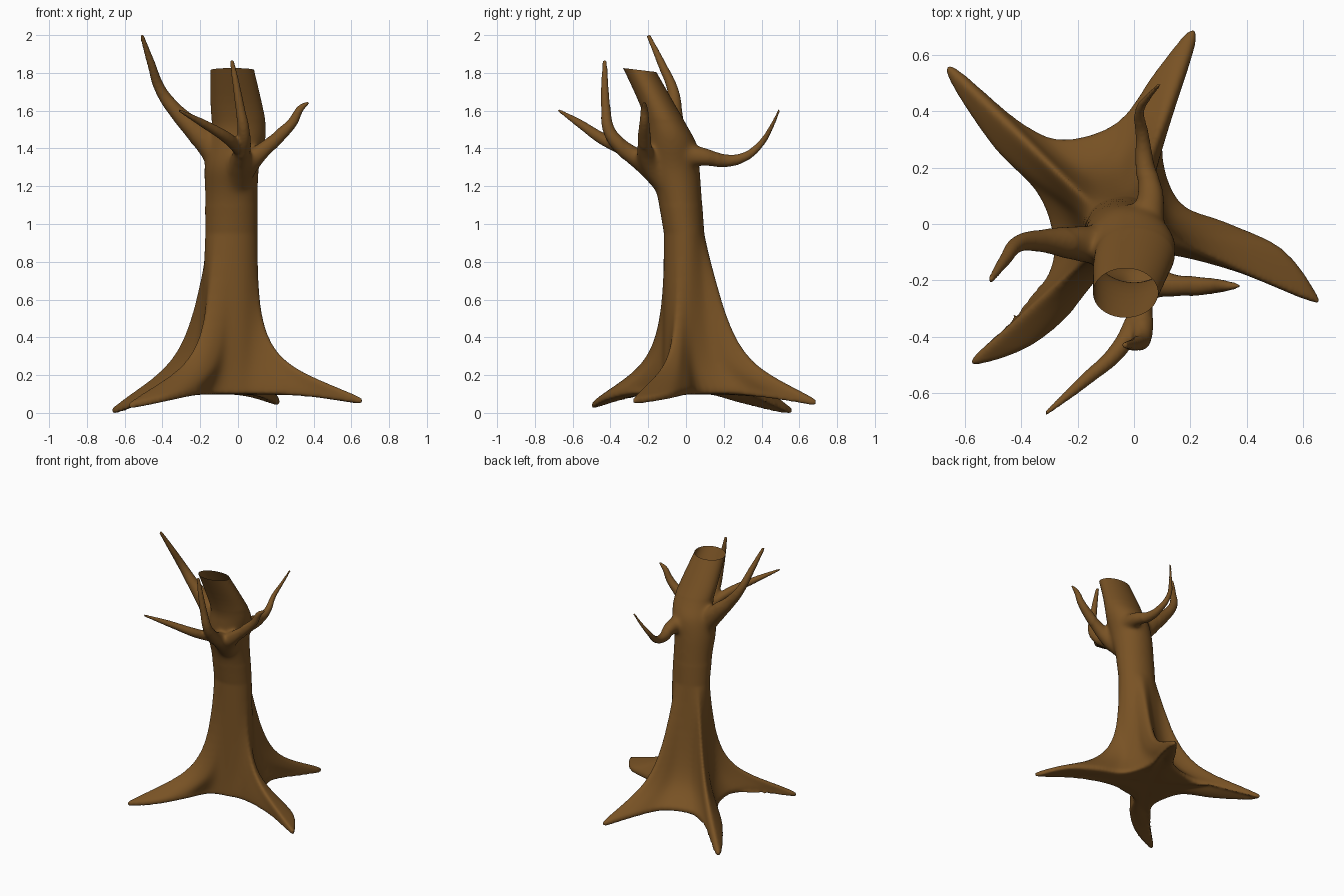
import bpy, bmesh
from math import sin, cos, radians
from mathutils import Vector

if "Cube" in bpy.data.objects:
    bpy.data.objects.remove(bpy.data.objects["Cube"])


def spline(pts, n):
    """Catmull-Rom samples through pts[1:-1]; the end points only steer."""
    out = []
    for a, b, c, d in zip(pts, pts[1:], pts[2:], pts[3:]):
        for i in range(n):
            t = i / n
            out.append([0.5 * (2 * q + (r - p) * t + (2 * p - 5 * q + 4 * r - s) * t * t
                               + (3 * q - p - 3 * r + s) * t ** 3)
                        for p, q, r, s in zip(a, b, c, d)])
    return out


def activate(ob):
    bpy.ops.object.select_all(action='DESELECT')
    ob.select_set(True)
    bpy.context.view_layer.objects.active = ob


# Ground outline around the four roots: x, y, z, matching angle on the trunk
outline = [
    (.13, -.11, .10, -45), (.38, -.175, .09, -30), (.625, -.275, .055, -20), (.652, -.255, .05, -14),
    (.53, -.09, .075, -5), (.33, .005, .10, 5), (.16, .08, .10, 22), (.10, .28, .10, 45),
    (.175, .50, .07, 57), (.222, .66, .045, 66), (.19, .682, .045, 74), (.075, .54, .08, 84),
    (-.06, .36, .10, 97), (-.26, .30, .10, 113), (-.42, .375, .07, 126), (-.635, .555, 0, 138),
    (-.655, .51, 0, 144), (-.50, .275, .055, 156), (-.35, .12, .10, 172), (-.29, -.03, .10, 190),
    (-.30, -.17, .10, 203), (-.42, -.335, .08, 215), (-.573, -.475, .03, 226),
    (-.545, -.498, .03, 232), (-.37, -.435, .065, 243), (-.22, -.31, .10, 255),
    (-.13, -.16, .10, 270), (0, -.12, .10, 292)]
turn = lambda p, a: (p[0], p[1], p[2], p[3] + a)
base = spline([turn(outline[-1], -360)] + outline + [turn(outline[0], 360), turn(outline[1], 360)], 4)

# Trunk sections: centre x, y, z, radius x, y, rim slope (the last is trimmed off)
sections = [(-.035, -.01, .95, .138, .107, 0), (-.035, -.035, 1.15, .140, .118, 0),
            (-.033, -.065, 1.30, .145, .137, 0), (-.009, -.076, 1.42, .150, .134, 0),
            (.005, -.098, 1.51, .145, .112, -.03), (-.008, -.150, 1.63, .137, .096, -.06),
            (-.03, -.245, 1.815, .116, .088, -.12), (-.035, -.280, 1.88, .112, .084, -.12)]
rings = spline([sections[0]] + sections + [sections[-1]], 4) + [sections[-1]]


def on_ring(r, ang):
    dx, dy = r[3] * cos(ang), r[4] * sin(ang)
    return Vector((r[0] + dx, r[1] + dy, r[2] + dy * r[5]))


# Trunk with roots: each column runs from under the base, out to the ground
# outline, and sweeps up to the top
STEPS = 16
centre = Vector((-.07, .08, .10))
bm = bmesh.new()
columns = []
for x, y, z, deg in base:
    ang = radians(deg)
    low = Vector((x, y, max(z, 0)))
    p0, p3 = on_ring(rings[0], ang), low + Vector((0, 0, .03))
    back = max(0, cos(ang - radians(100))) + .3 * max(0, cos(ang - radians(220)))
    p1 = p0.lerp(p3, .33 * back)
    p2 = p0.lerp(p3, .19 + .19 * back)
    p1.z, p2.z = .25, .275
    mid = centre.lerp(low, .55)
    mid.z = .097
    col = [mid, low]
    for i in range(STEPS):
        t = 1 - i / STEPS
        u = 1 - t
        col.append(u ** 3 * p0 + 3 * u * u * t * p1 + 3 * u * t * t * p2 + t ** 3 * p3)
    col += [on_ring(r, ang) for r in rings]
    columns.append([bm.verts.new(p) for p in col])
under = bm.verts.new(centre)
for a, b in zip(columns, columns[1:] + columns[:1]):
    bm.faces.new((b[0], a[0], under))
    for i in range(len(a) - 1):
        bm.faces.new((a[i], b[i], b[i + 1], a[i + 1]))
bm.faces.new([c[-1] for c in columns])
bmesh.ops.recalc_face_normals(bm, faces=bm.faces)
mesh = bpy.data.meshes.new("tree")
bm.to_mesh(mesh)
bm.free()
tree = bpy.data.objects.new("tree", mesh)
bpy.context.collection.objects.link(tree)


# Branches: tapered tubes through x, y, z, radius
def branch(name, pts):
    cu = bpy.data.curves.new(name, 'CURVE')
    cu.dimensions = '3D'
    cu.bevel_depth = 1
    cu.bevel_resolution = 6
    cu.use_fill_caps = True
    sp = cu.splines.new('BEZIER')
    sp.resolution_u = 6
    sp.bezier_points.add(len(pts) - 1)
    for bp, p in zip(sp.bezier_points, pts):
        bp.co, bp.radius = p[:3], p[3]
        bp.handle_left_type = bp.handle_right_type = 'AUTO'
    ob = bpy.data.objects.new(name, cu)
    bpy.context.collection.objects.link(ob)
    activate(ob)
    bpy.ops.object.convert(target='MESH')
    ob = bpy.context.view_layer.objects.active
    # weld the caps so the tube is watertight
    b = bmesh.new()
    b.from_mesh(ob.data)
    bmesh.ops.remove_doubles(b, verts=b.verts, dist=.0002)
    bmesh.ops.recalc_face_normals(b, faces=b.faces)
    b.to_mesh(ob.data)
    b.free()
    return ob


branches = [
    branch("left_branch", [(-.06, -.08, 1.29, .075), (-.19, -.07, 1.46, .066), (-.33, -.06, 1.60, .04),
                           (-.41, -.07, 1.71, .03), (-.46, -.13, 1.85, .022), (-.51, -.2, 2.0, .012)]),
    branch("right_branch", [(0, -.12, 1.22, .06), (.08, -.205, 1.34, .053), (.20, -.22, 1.45, .037),
                            (.29, -.22, 1.54, .027), (.33, -.22, 1.61, .02), (.375, -.22, 1.645, .009)]),
    branch("front_branch", [(-.015, -.07, 1.17, .065), (.01, -.21, 1.315, .062), (.025, -.33, 1.40, .045),
                            (.03, -.405, 1.49, .033), (.01, -.425, 1.62, .025), (-.01, -.43, 1.74, .02),
                            (-.033, -.43, 1.868, .012)]),
    branch("front_twig", [(.02, -.30, 1.38, .035), (-.05, -.44, 1.45, .032), (-.18, -.56, 1.53, .023),
                          (-.315, -.675, 1.603, .009)]),
    branch("back_branch", [(.03, -.06, 1.37, .07), (.06, .10, 1.355, .05), (.04, .20, 1.335, .035),
                           (.03, .31, 1.355, .025), (.02, .40, 1.43, .018), (.05, .45, 1.51, .013),
                           (.09, .495, 1.605, .008)])]

# Merge trunk and branches into one skin
activate(tree)
for b in branches:
    b.select_set(True)
bpy.ops.object.join()
mod = tree.modifiers.new("merge", 'REMESH')
mod.mode = 'VOXEL'
mod.voxel_size = .008
bpy.ops.object.modifier_apply(modifier=mod.name)

# Soften the joints and roots, then cut the stump open at its slanted rim
bm = bmesh.new()
bm.from_mesh(tree.data)
joints = [v for v in bm.verts if 1.1 < v.co.z < 1.55 and abs(v.co.x + .02) < .22 and -.34 < v.co.y < .17]
roots = [v for v in bm.verts if v.co.z < .6]
for group, times in ((joints, 30), (roots, 6), (list(bm.verts), 4)):
    for _ in range(times):
        bmesh.ops.smooth_vert(bm, verts=group, factor=.5, use_axis_x=True, use_axis_y=True, use_axis_z=True)
rim, up = Vector((-.03, -.245, 1.815)), Vector((0, .12, 1)).normalized()
near = lambda c: c.z > 1.74 and abs(c.x + .03) < .17 and -.395 < c.y < -.1
faces = [f for f in bm.faces if all(near(v.co) for v in f.verts)]
geom = faces + list({e for f in faces for e in f.edges}) + list({v for f in faces for v in f.verts})
bmesh.ops.bisect_plane(bm, geom=geom, plane_co=rim, plane_no=up)
bmesh.ops.delete(bm, geom=[v for v in bm.verts if near(v.co) and (v.co - rim).dot(up) > 1e-4], context='VERTS')
# stand the lowest root tip on the ground
drop = min(v.co.z for v in bm.verts)
for v in bm.verts:
    if v.co.z < .1:
        v.co.z -= drop * (1 - v.co.z / .1)
bm.to_mesh(tree.data)
bm.free()

bark = bpy.data.materials.new("bark")
bark.diffuse_color = (0.19, 0.085, 0.018, 1)
bark.use_nodes = True
bark.node_tree.nodes["Principled BSDF"].inputs["Base Color"].default_value = bark.diffuse_color
tree.data.materials.clear()
tree.data.materials.append(bark)
activate(tree)
bpy.ops.object.shade_smooth_by_angle(angle=radians(60))
